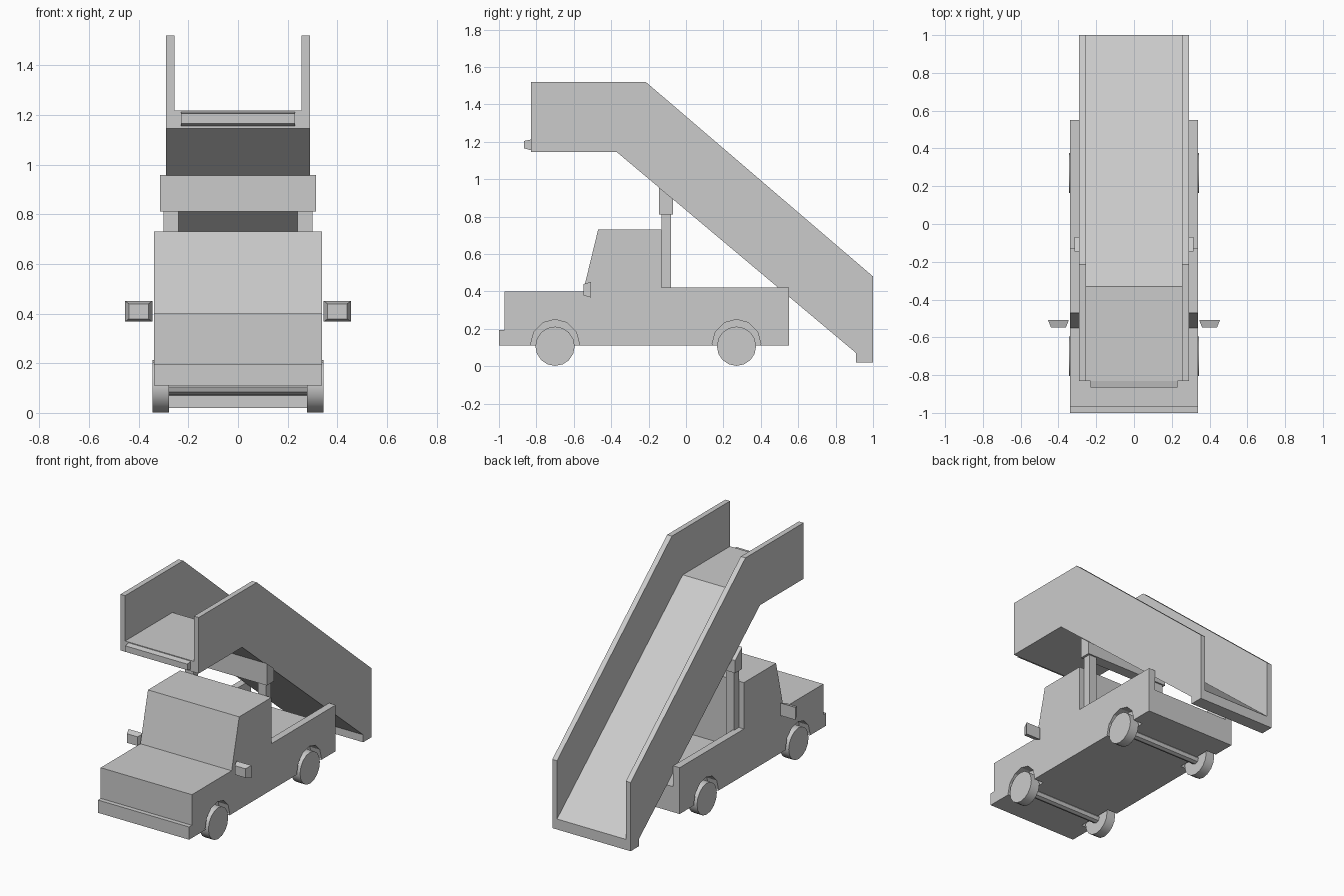
import bpy, bmesh, math
from mathutils import Matrix

if "Cube" in bpy.data.objects:
    bpy.data.objects.remove(bpy.data.objects["Cube"])

grey = bpy.data.materials.new("light grey")
grey.use_nodes = True
grey.diffuse_color = (0.6, 0.6, 0.6, 1)
grey.node_tree.nodes["Principled BSDF"].inputs["Base Color"].default_value = (0.6, 0.6, 0.6, 1)


def finish(name, bm):
    bmesh.ops.recalc_face_normals(bm, faces=bm.faces)
    mesh = bpy.data.meshes.new(name)
    bm.to_mesh(mesh)
    bm.free()
    mesh.materials.append(grey)
    obj = bpy.data.objects.new(name, mesh)
    bpy.context.collection.objects.link(obj)
    return obj


def prism(name, profile, x0, x1):
    """Extrude a (y, z) side profile from x0 to x1."""
    bm = bmesh.new()
    face = bm.faces.new([bm.verts.new((x0, y, z)) for y, z in profile])
    new = bmesh.ops.extrude_face_region(bm, geom=[face])["geom"]
    bmesh.ops.translate(bm, vec=(x1 - x0, 0, 0),
                        verts=[v for v in new if isinstance(v, bmesh.types.BMVert)])
    return finish(name, bm)


def box(name, x0, x1, y0, y1, z0, z1):
    return prism(name, [(y0, z0), (y0, z1), (y1, z1), (y1, z0)], x0, x1)


def cylinder(name, x0, x1, y, z, radius, sides):
    """Cylinder lying along x."""
    bm = bmesh.new()
    place = Matrix.Translation(((x0 + x1) / 2, y, z)) @ Matrix.Rotation(math.pi / 2, 4, 'Y')
    bmesh.ops.create_cone(bm, cap_ends=True, segments=sides, radius1=radius,
                          radius2=radius, depth=abs(x1 - x0), matrix=place)
    return finish(name, bm)


def cut(target, cutter):
    """Subtract the cutter, then delete it."""
    cutter.hide_render = True
    mod = target.modifiers.new("cut", 'BOOLEAN')
    mod.operation, mod.solver, mod.object = 'DIFFERENCE', 'EXACT', cutter
    graph = bpy.context.evaluated_depsgraph_get()
    mesh = bpy.data.meshes.new_from_object(target.evaluated_get(graph))
    target.modifiers.clear()
    target.data = mesh
    bpy.data.objects.remove(cutter)


SIDES = (("left", 1), ("right", -1))
AXLES = (("front", -0.7), ("rear", 0.27))

# Truck body with bumper step, hood, cab and open cargo bed
body = prism("truck_body", [(-1, 0.11), (-1, 0.195), (-0.97, 0.195), (-0.97, 0.4),
                            (-0.55, 0.4), (-0.47, 0.73), (-0.13, 0.73), (-0.13, 0.42),
                            (0.55, 0.42), (0.55, 0.11)], -0.338, 0.338)
cut(body, box("bed_cutter", -0.29, 0.29, -0.13, 0.7, 0.28, 0.6))

# Wheels, wheel wells and axles
for end, y in AXLES:
    cylinder(end + "_axle", -0.29, 0.29, y, 0.105, 0.03, 8)
    for side, s in SIDES:
        cut(body, cylinder("well_cutter", s * 0.265, s * 0.4, y, 0.12, 0.13, 12))
        wheel = cylinder(f"{end}_{side}_wheel", s * 0.278, s * 0.344, y, 0.107, 0.105, 16)
        bpy.ops.object.select_all(action='DESELECT')
        wheel.select_set(True)
        bpy.context.view_layer.objects.active = wheel
        bpy.ops.object.shade_smooth_by_angle(angle=math.radians(40))

# Side mirrors, tapering towards the front
for side, s in SIDES:
    bm = bmesh.new()
    bmesh.ops.create_cube(bm, size=1)
    for v in bm.verts:
        k = 0.72 if v.co.y < 0 else 1
        v.co = (s * 0.4 + v.co.x * 0.11 * k, -0.528 + v.co.y * 0.04, 0.409 + v.co.z * 0.084 * k)
    finish(side + "_mirror", bm)

# Lift posts and the crossbar that carries the stairway
for side, s in SIDES:
    box(side + "_lift_post", s * 0.24, s * 0.3, -0.13, -0.08, 0.28, 0.83)
prism("lift_crossbar", [(-0.145, 0.81), (-0.145, 0.957), (-0.07, 0.895), (-0.07, 0.81)],
      -0.315, 0.315)

# Stairway: side panels, ramp with platform, and docking bumper
underside = [(1, 0.02), (0.91, 0.02), (0.91, 0.07), (-0.37, 1.145), (-0.83, 1.145)]
for side, s in SIDES:
    prism(side + "_stair_panel", underside + [(-0.83, 1.52), (-0.215, 1.52), (1, 0.48)],
          s * 0.255, s * 0.29)
prism("ramp_and_platform", underside + [(-0.83, 1.217), (-0.33, 1.217), (1, 0.09)],
      -0.255, 0.255)
prism("platform_bumper", [(-0.83, 1.155), (-0.865, 1.165), (-0.865, 1.205), (-0.83, 1.212)],
      -0.23, 0.23)
